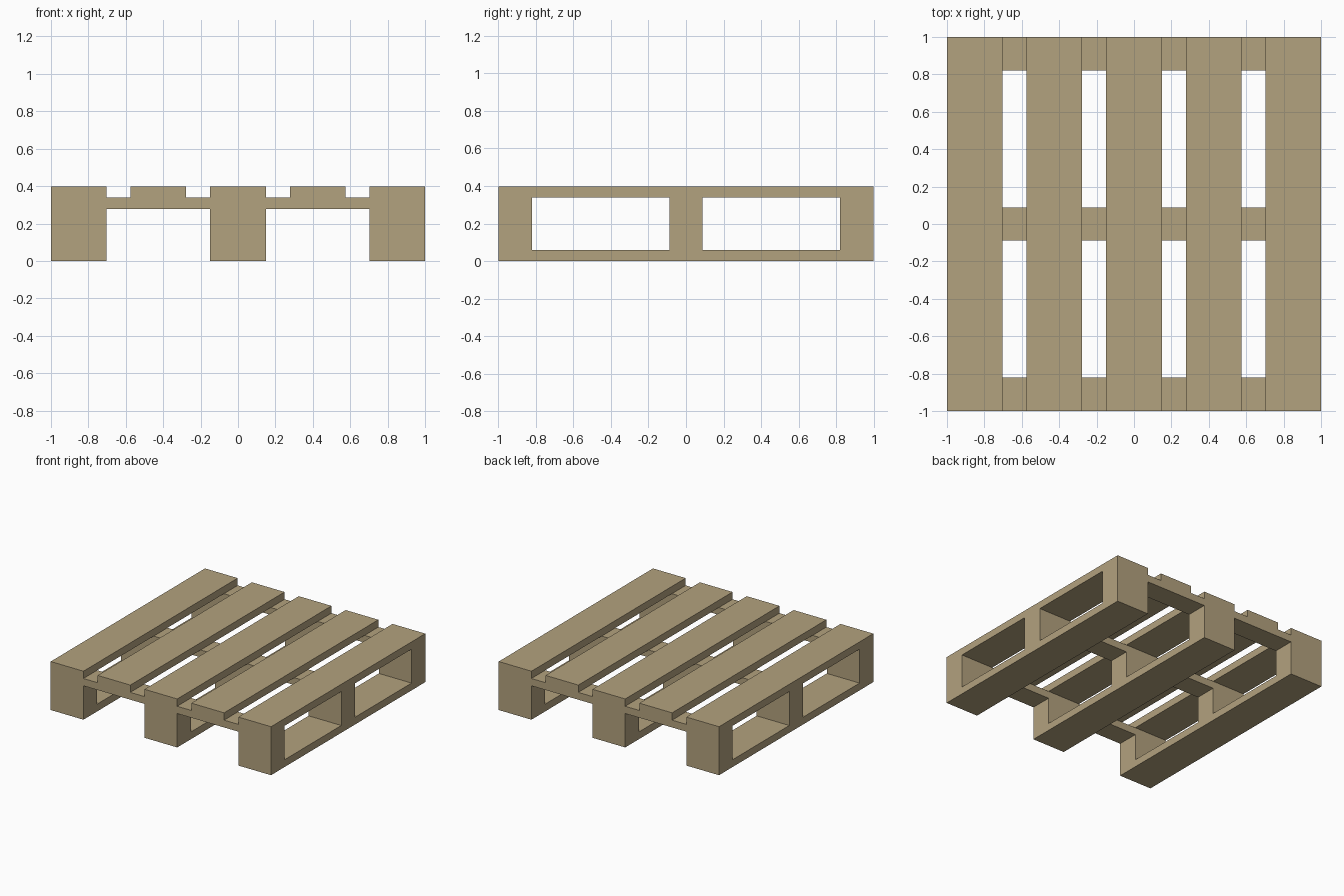
import bpy
import bmesh
from mathutils import Matrix, Vector

if "Cube" in bpy.data.objects:
    bpy.data.objects.remove(bpy.data.objects["Cube"])

BOARD_W, BEARER_W = 0.297, 0.178        # board widths along x and y
T, BLOCK_H = 0.06, 0.218                # plank thickness, block height
X_OUT = 1 - BOARD_W / 2                 # centre of outer boards
Y_OUT = 1 - BEARER_W / 2                # centre of outer bearers

wood = bpy.data.materials.new("wood")
wood.diffuse_color = (0.45, 0.36, 0.21, 1)
wood.use_nodes = True
wood.node_tree.nodes["Principled BSDF"].inputs["Base Color"].default_value = wood.diffuse_color


def box(name, x, y, z, sx, sy, sz):
    """Box centred on x, y with its underside at z."""
    bm = bmesh.new()
    bmesh.ops.create_cube(bm, size=1, matrix=Matrix.Diagonal((sx, sy, sz, 1)))
    mesh = bpy.data.meshes.new(name)
    bm.to_mesh(mesh)
    bm.free()
    mesh.materials.append(wood)
    obj = bpy.data.objects.new(name, mesh)
    obj.location = Vector((x, y, z + sz / 2))
    bpy.context.collection.objects.link(obj)
    return obj


for i in (-1, 0, 1):
    # Bottom runners, front to back
    box("bottom_board", i * X_OUT, 0, 0, BOARD_W, 2, T)
    # Cross bearers, left to right
    box("cross_bearer", 0, i * Y_OUT, T + BLOCK_H, 2, BEARER_W, T)
    # Spacer blocks where runners and bearers cross
    for j in (-1, 0, 1):
        box("spacer_block", i * X_OUT, j * Y_OUT, T, BOARD_W, BEARER_W, BLOCK_H)

# Five evenly spaced deck boards
for k in range(-2, 3):
    box("deck_board", k * X_OUT / 2, 0, 2 * T + BLOCK_H, BOARD_W, 2, T)
